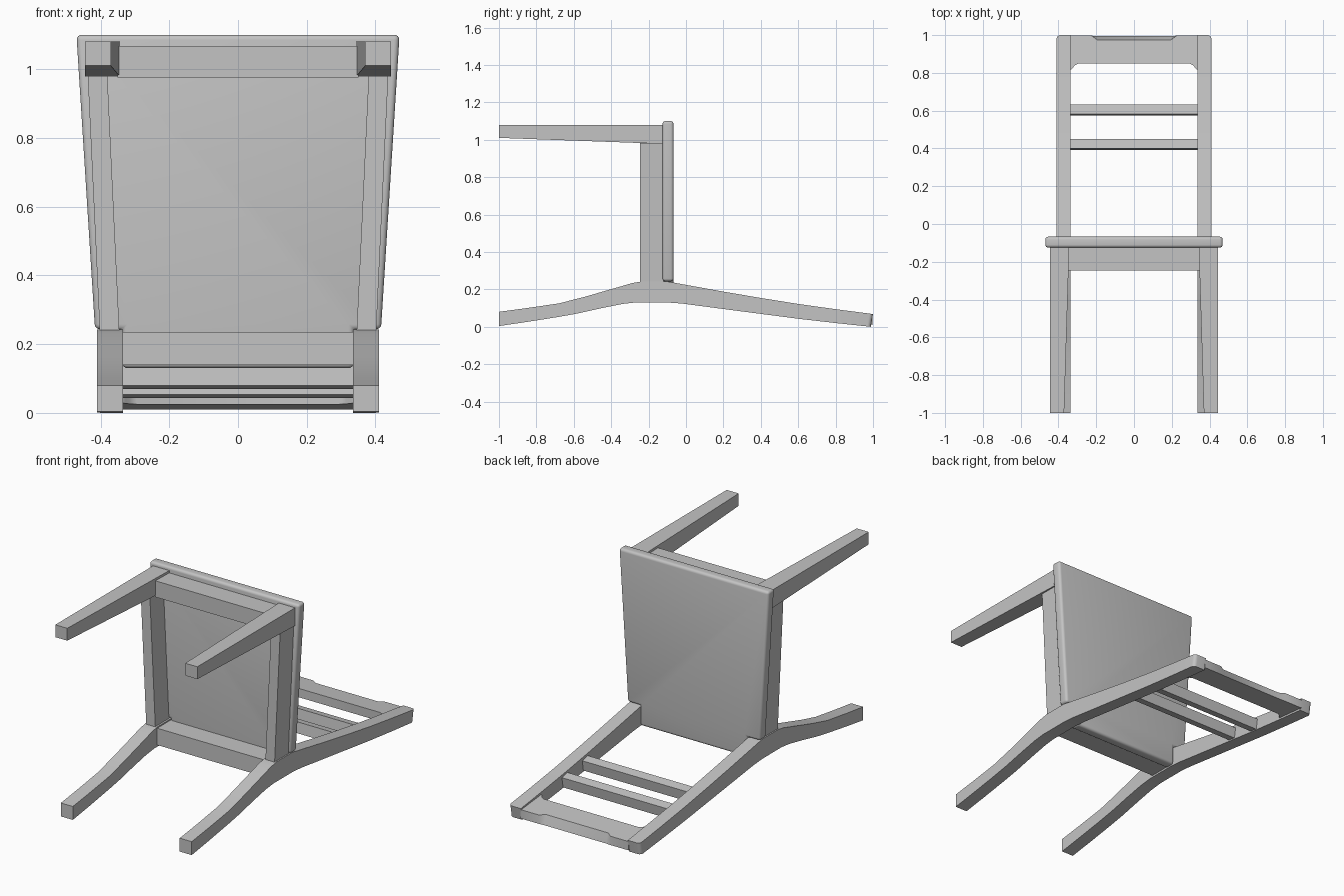
import bpy, bmesh

cube = bpy.data.objects.get("Cube")
if cube:
    bpy.data.objects.remove(cube, do_unlink=True)

grey = bpy.data.materials.new("plain_grey")
grey.use_nodes = True
grey.diffuse_color = (0.55, 0.55, 0.55, 1)
grey.node_tree.nodes["Principled BSDF"].inputs["Base Color"].default_value = (0.55, 0.55, 0.55, 1)


def loft(name, ring_a, ring_b, round_edge=None, radius=0.015, mirror=False):
    """Join two matching outlines into a solid, rounding the edges picked by a rule."""
    bm = bmesh.new()
    a = [bm.verts.new(p) for p in ring_a]
    b = [bm.verts.new(p) for p in ring_b]
    bm.faces.new(a)
    bm.faces.new(b)
    for i in range(len(a)):
        j = (i + 1) % len(a)
        bm.faces.new((a[i], a[j], b[j], b[i]))
    bmesh.ops.recalc_face_normals(bm, faces=bm.faces[:])
    if round_edge:
        edges = [e for e in bm.edges if round_edge(e)]
        bmesh.ops.bevel(bm, geom=edges, offset=radius, segments=4, profile=0.5,
                        affect='EDGES', clamp_overlap=True)
    mesh = bpy.data.meshes.new(name)
    bm.to_mesh(mesh)
    bm.free()
    mesh.materials.append(grey)
    ob = bpy.data.objects.new(name, mesh)
    bpy.context.collection.objects.link(ob)
    if mirror:
        ob.modifiers.new("Mirror", 'MIRROR')
    bpy.ops.object.select_all(action='DESELECT')
    ob.select_set(True)
    bpy.context.view_layer.objects.active = ob
    bpy.ops.object.shade_smooth_by_angle()
    return ob


def along_x(profile, x0, x1, name, **kw):
    """Extrude a (y, z) profile from x0 to x1."""
    return loft(name, [(x0, y, z) for y, z in profile], [(x1, y, z) for y, z in profile], **kw)


def along_y(outline, y0, y1, name, **kw):
    """Extrude an (x, z) outline from y0 to y1."""
    return loft(name, [(x, y0, z) for x, z in outline], [(x, y1, z) for x, z in outline], **kw)


def box(y0, y1, z0, z1):
    return [(y0, z0), (y1, z0), (y1, z1), (y0, z1)]


# Back posts: curved leg running into the raked backrest upright
front_edge = [(-1, .08), (-.85, .1), (-.68, .125), (-.55, .158), (-.4, .201), (-.29, .233),
              (-.24, .242), (-.1, .242), (-.06, .235), (.2, .188), (.4, .154), (.6, .122),
              (.8, .094), (1, .068)]
rear_edge = [(.988, 0), (.8, .02), (.6, .043), (.4, .069), (.2, .095), (-.02, .124), (-.1, .13),
             (-.27, .13), (-.34, .122), (-.45, .1), (-.58, .071), (-.68, .053), (-.85, .026),
             (-1, .004)]
along_x(front_edge + rear_edge, .335, .41, "back_post", mirror=True,
        round_edge=lambda e: all(v.co.y > .95 and v.co.x > .4 for v in e.verts), radius=.02)

# Front legs: tapered on the inner and rear sides
loft("front_leg",
     [(.37, -1, 1.01), (.445, -1, 1.01), (.445, -1, 1.08), (.37, -1, 1.08)],
     [(.343, -.12, .978), (.445, -.12, .978), (.445, -.12, 1.08), (.343, -.12, 1.08)],
     mirror=True)

# Seat: tapered slab notched around the back posts
half = [(.47, 1.1), (.416, .243), (.336, .243), (.336, .13)]
along_y(half + [(-x, z) for x, z in reversed(half)], -.125, -.067, "seat",
        round_edge=lambda e: True, radius=.015)

# Aprons under the seat
along_y([(.38, .98), (.437, .98), (.402, .235), (.345, .235)], -.247, -.12, "side_apron", mirror=True)
along_x(box(-.245, -.12, .975, 1.067), -.35, .35, "front_apron")
along_x(box(-.245, -.12, .14, .235), -.34, .34, "back_apron")

# Backrest slats, tilted with the uprights
for name, y, z in (("lower_slat", .39, .079), ("upper_slat", .572, .053)):
    tilt = .009
    along_x([(y + .002, z), (y + .05, z - tilt), (y + .06, z + .05), (y + .01, z + .06)],
            -.338, .338, name)

# Crest rail: arched lower corners and a scooped grip on the front upper edge
side = [(.338, .815), (.327, .822), (.315, .839), (.295, .849)]


def crest_ring(top, depth):
    right = side[::-1] + [(.338, .997), (.225, .997), (.195, top)]
    ring = right + [(-x, y) for x, y in reversed(right)]
    return [(x, y, .025 - .1 * (y - .85) + depth) for x, y in ring]


loft("crest_rail", crest_ring(.995, 0), crest_ring(.975, .05))
